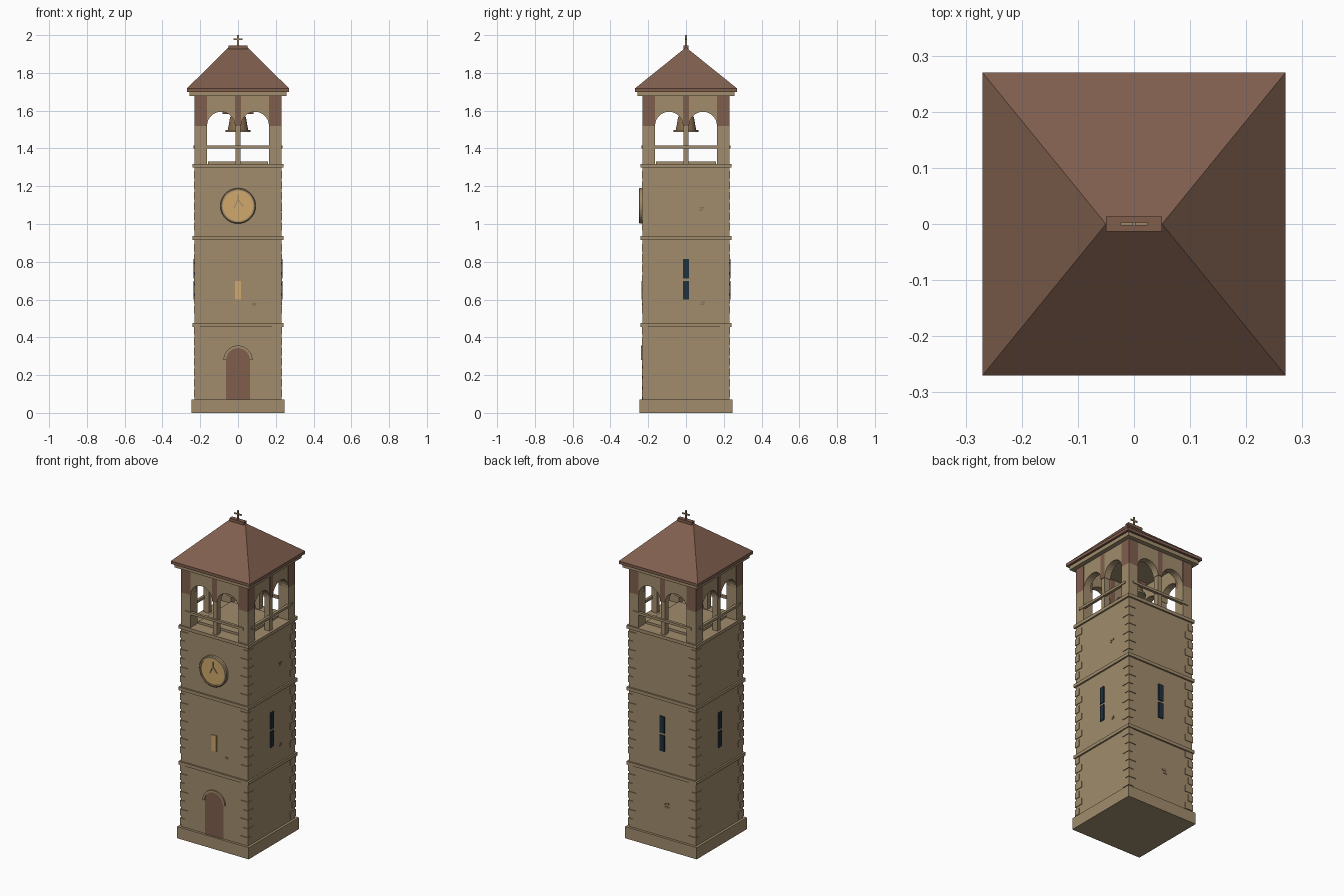
import bpy, bmesh, math, random
from mathutils import Matrix, Vector

if "Cube" in bpy.data.objects:
    bpy.data.objects.remove(bpy.data.objects["Cube"])

random.seed(4)


def material(name, rgb):
    m = bpy.data.materials.new(name)
    m.diffuse_color = [((c + 0.055) / 1.055) ** 2.4 for c in rgb] + [1]
    m.use_nodes = True
    m.node_tree.nodes["Principled BSDF"].inputs["Base Color"].default_value = m.diffuse_color
    return m


STONE = material("tan stone", (0.63, 0.55, 0.425))
BROWN = material("brown tile", (0.50, 0.37, 0.305))
GOLD = material("warm gold", (0.81, 0.66, 0.42))
GLASS = material("dark blue glass", (0.13, 0.19, 0.24))
BRONZE = material("bronze", (0.53, 0.43, 0.31))
PATCH = material("weathered stone", (0.53, 0.45, 0.34))

FRONT, RIGHT, BACK, LEFT = 0, 1, 2, 3
ALL = (0, 1, 2, 3)


def finish(name, bm, mat, sides=(0,), smooth=False):
    """Make an object from a front-facing bmesh, repeated on the given sides."""
    src = bpy.data.meshes.new("source")
    bmesh.ops.recalc_face_normals(bm, faces=bm.faces)
    bm.to_mesh(src)
    bm.free()
    out = bmesh.new()
    for s in sides:
        src.transform(Matrix.Rotation(s * math.pi / 2, 4, 'Z'))
        out.from_mesh(src)
        src.transform(Matrix.Rotation(-s * math.pi / 2, 4, 'Z'))
    me = bpy.data.meshes.new(name)
    out.to_mesh(me)
    out.free()
    bpy.data.meshes.remove(src)
    me.materials.append(mat)
    ob = bpy.data.objects.new(name, me)
    bpy.context.collection.objects.link(ob)
    if smooth:
        bpy.ops.object.select_all(action='DESELECT')
        ob.select_set(True)
        bpy.context.view_layer.objects.active = ob
        bpy.ops.object.shade_smooth_by_angle(angle=math.radians(35))
    return ob


def add_box(bm, lo, hi, rot=None):
    lo, hi = Vector(lo), Vector(hi)
    mat = Matrix.Translation((lo + hi) / 2)
    if rot:
        mat = mat @ rot
    bmesh.ops.create_cube(bm, size=1, matrix=mat @ Matrix.Diagonal((*(hi - lo), 1)))


def boxes(name, items, mat, sides=(0,)):
    bm = bmesh.new()
    for lo, hi in items:
        add_box(bm, lo, hi)
    return finish(name, bm, mat, sides)


def slab(name, half, z0, z1, mat=STONE):
    return boxes(name, [((-half, -half, z0), (half, half, z1))], mat)


def plate(name, outlines, y0, y1, mat, sides=(0,)):
    """Extrude x-z outlines from y0 to y1."""
    bm = bmesh.new()
    for pts in outlines:
        f = bm.faces.new([bm.verts.new((x, y0, z)) for x, z in pts])
        ext = bmesh.ops.extrude_face_region(bm, geom=[f])['geom']
        bmesh.ops.translate(bm, vec=(0, y1 - y0, 0),
                            verts=[g for g in ext if isinstance(g, bmesh.types.BMVert)])
    return finish(name, bm, mat, sides)


def lathe(name, profile, mat, n=24, centre=(0, 0, 0), facing_front=False):
    bm = bmesh.new()
    vs = [bm.verts.new((r, 0, z)) for r, z in profile]
    es = [bm.edges.new(p) for p in zip(vs, vs[1:])]
    bmesh.ops.spin(bm, geom=vs + es, axis=(0, 0, 1), cent=(0, 0, 0), steps=n, angle=2 * math.pi)
    bmesh.ops.remove_doubles(bm, verts=bm.verts, dist=1e-5)
    if facing_front:
        bm.transform(Matrix.Rotation(math.pi / 2, 4, 'X'))
    bm.transform(Matrix.Translation(centre))
    return finish(name, bm, mat, smooth=True)


def arc(cx, cz, r, a0, a1, n=14):
    return [(cx + r * math.cos(math.radians(a0 + (a1 - a0) * i / n)),
             cz + r * math.sin(math.radians(a0 + (a1 - a0) * i / n))) for i in range(n + 1)]


# Plinth, shaft and string courses
slab("plinth", 0.245, 0, 0.072)
slab("shaft", 0.23, 0.07, 1.305)
for i, z in enumerate((0.466, 0.926, 1.308)):
    slab(f"string_course_{i + 1}", 0.24, z - 0.01, z + 0.01)
slab("belfry_floor", 0.16, 1.31, 1.332)

# Corner quoins, alternating long and short
quoins = []
for i in range(22):
    z = 0.085 + i * 0.055
    if any(z < c + 0.01 and z + 0.04 > c - 0.01 for c in (0.466, 0.926, 1.308)):
        continue
    a, b = (0.05, 0.03) if i % 2 else (0.03, 0.05)
    quoins.append(((-0.234, -0.234, z), (-0.23 + a, -0.23 + b, z + 0.04)))
boxes("corner_quoins", quoins, STONE, ALL)

# Door with arched surround
plate("door", [[(-0.063, 0.072)] + [(0.063, 0.072)] + arc(0, 0.28, 0.063, 0, 180)],
      -0.225, -0.2335, BROWN)
plate("door_arch", [arc(0, 0.28, 0.077, 0, 180) + arc(0, 0.28, 0.063, 180, 0)],
      -0.225, -0.238, STONE)

# Slit windows
lower = ((-0.016, -0.236, 0.60), (0.016, -0.228, 0.698))
upper = ((-0.016, -0.236, 0.712), (0.016, -0.228, 0.815))
boxes("lit_window", [lower], GOLD)
boxes("slit_windows", [lower, upper], GLASS, (RIGHT, BACK, LEFT))


# Small weathered brick patches
def patch(name, x, z, n, side, spread):
    items = []
    for _ in range(n):
        px, pz = x + random.uniform(-spread, spread), z + random.uniform(-spread, spread)
        items.append(((px - 0.009, -0.2325, pz - 0.004), (px + 0.009, -0.228, pz + 0.004)))
    boxes(name, items, PATCH, (side,))


patch("front_brick_patch", 0.09, 0.58, 3, FRONT, 0.008)
patch("right_brick_patch_low", 0.085, 0.58, 3, RIGHT, 0.008)
patch("right_brick_patch_high", 0.085, 1.08, 3, RIGHT, 0.008)
patch("back_brick_patch", 0.027, 0.27, 7, BACK, 0.016)

# Clock: rim, face and hands
clock = (0, -0.225, 1.096)
lathe("clock_rim", [(0, 0), (0.094, 0), (0.094, 0.02), (0.089, 0.025), (0.081, 0.025),
                    (0.081, 0.016), (0, 0.016)], STONE, 32, clock, True)
lathe("clock_face", [(0, 0.01), (0.081, 0.01), (0.081, 0.02), (0, 0.02)], GOLD, 32, clock, True)
bm = bmesh.new()
for x, z, length, ang in ((0, 1.138, 0.034, 0), (-0.011, 1.106, 0.05, 22), (0.014, 1.11, 0.045, -38)):
    add_box(bm, (x - 0.003, -0.249, z - length / 2), (x + 0.003, -0.243, z + length / 2),
            Matrix.Rotation(math.radians(ang), 4, 'Y'))
finish("clock_hands", bm, STONE)

# Belfry: posts, mullions, arch spandrels and rails
SPRING, TOP = 1.52, 1.68
boxes("corner_posts", [((-0.23, -0.23, 1.31), (-0.164, -0.164, SPRING))], STONE, ALL)
boxes("corner_post_heads", [((-0.23, -0.23, SPRING), (-0.164, -0.164, TOP))], BROWN, ALL)
boxes("mullions", [((-0.014, -0.226, 1.31), (0.014, -0.19, SPRING))], STONE, ALL)
boxes("mullion_heads", [((-0.016, -0.23, SPRING), (0.016, -0.185, TOP))], BROWN, ALL)
spandrels = [[(c - 0.074, TOP), (c - 0.074, SPRING)] + arc(c, SPRING, 0.074, 180, 0)[1:] + [(c + 0.074, TOP)]
             for c in (-0.09, 0.09)]
plate("arch_spandrels", spandrels, -0.185, -0.228, STONE, ALL)
boxes("belfry_rails", [((-0.2, -0.235, 1.40), (0.2, -0.218, 1.415))], STONE, ALL)

# Bell on its yoke
lathe("bell", [(0, 1.585), (0.028, 1.583), (0.042, 1.565), (0.048, 1.53), (0.054, 1.497), (0, 1.497)],
      BRONZE)
lathe("bell_rim", [(0, 1.498), (0.066, 1.498), (0.066, 1.486), (0, 1.486)], STONE)
boxes("bell_yoke", [((-0.082, -0.012, 1.582), (0.082, 0.012, 1.60)),
                    ((-0.012, -0.012, 1.60), (0.012, 0.012, 1.69))], BROWN)

# Cornice, eaves and hipped roof
slab("cornice", 0.256, 1.677, 1.702)
slab("eaves", 0.27, 1.70, 1.718, BROWN)
bm = bmesh.new()
h = 0.27
base = [bm.verts.new((x * h, y * h, 1.718)) for x, y in ((-1, -1), (1, -1), (1, 1), (-1, 1))]
left, right = bm.verts.new((-0.05, 0, 1.935)), bm.verts.new((0.05, 0, 1.935))
for f in ((base[0], base[1], right, left), (base[1], base[2], right),
          (base[2], base[3], left, right), (base[3], base[0], left), base[::-1]):
    bm.faces.new(f)
finish("hipped_roof", bm, BROWN)
boxes("ridge_cap", [((-0.05, -0.013, 1.926), (0.05, 0.013, 1.944))], BROWN)

# Cross on the ridge
boxes("roof_cross", [((-0.004, -0.004, 1.94), (0.004, 0.004, 2.0)),
                     ((-0.024, -0.003, 1.973), (0.024, 0.003, 1.981))], STONE)
